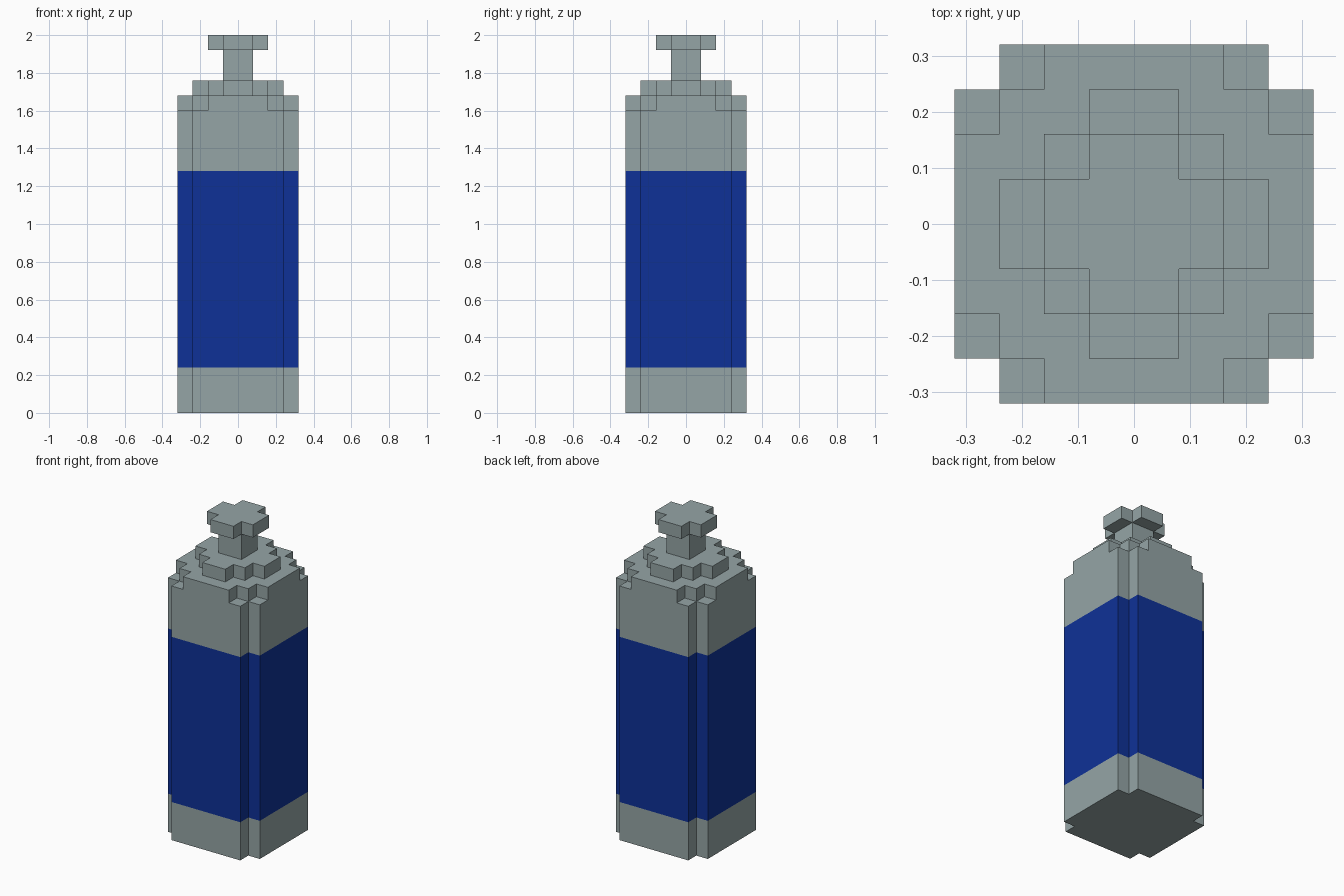
import bpy
import bmesh

if "Cube" in bpy.data.objects:
    bpy.data.objects.remove(bpy.data.objects["Cube"])

U = 0.08  # grid unit of the blocky style


def material(name, rgb):
    m = bpy.data.materials.new(name)
    m.diffuse_color = (*rgb, 1.0)
    m.use_nodes = True
    m.node_tree.nodes["Principled BSDF"].inputs["Base Color"].default_value = m.diffuse_color
    return m


grey = material("metal grey", (0.300, 0.376, 0.381))
blue = material("label blue", (0.0045, 0.031, 0.310))


def stepped_prism(name, corner, levels, mats, band=None):
    """Extrude a four-fold outline (one corner given in grid units) through the levels.
    Side faces whose centre lies inside band get the second material."""
    outline, quarter = [], list(corner)
    for _ in range(4):
        outline += quarter
        quarter = [(-y, x) for x, y in quarter]
    bm = bmesh.new()
    rings = [[bm.verts.new((x * U, y * U, z * U)) for x, y in outline] for z in levels]
    n = len(outline)
    for low, high in zip(rings, rings[1:]):
        for i in range(n):
            j = (i + 1) % n
            bm.faces.new((low[i], low[j], high[j], high[i]))
    bm.faces.new(rings[0][::-1])
    bm.faces.new(rings[-1])
    if band:
        for f in bm.faces:
            z = f.calc_center_median().z / U
            f.material_index = int(band[0] < z < band[1])
    mesh = bpy.data.meshes.new(name)
    bm.to_mesh(mesh)
    bm.free()
    for m in mats:
        mesh.materials.append(m)
    obj = bpy.data.objects.new(name, mesh)
    bpy.context.collection.objects.link(obj)
    return obj


# Can body with a painted blue band
stepped_prism("can_body", [(4, 3), (3, 3), (3, 4)], [0, 3, 16, 20], [grey, blue], band=(3, 16))
# Two stepped shoulder layers
stepped_prism("lower_shoulder", [(4, 2), (3, 2), (3, 3), (2, 3), (2, 4)], [20, 21], [grey])
stepped_prism("upper_shoulder", [(3, 1), (2, 1), (2, 2), (1, 2), (1, 3)], [21, 22], [grey])
# Square neck and cross-shaped cap
stepped_prism("neck", [(1, 1)], [22, 24], [grey])
stepped_prism("cap", [(2, 1), (1, 1), (1, 2)], [24, 25], [grey])
